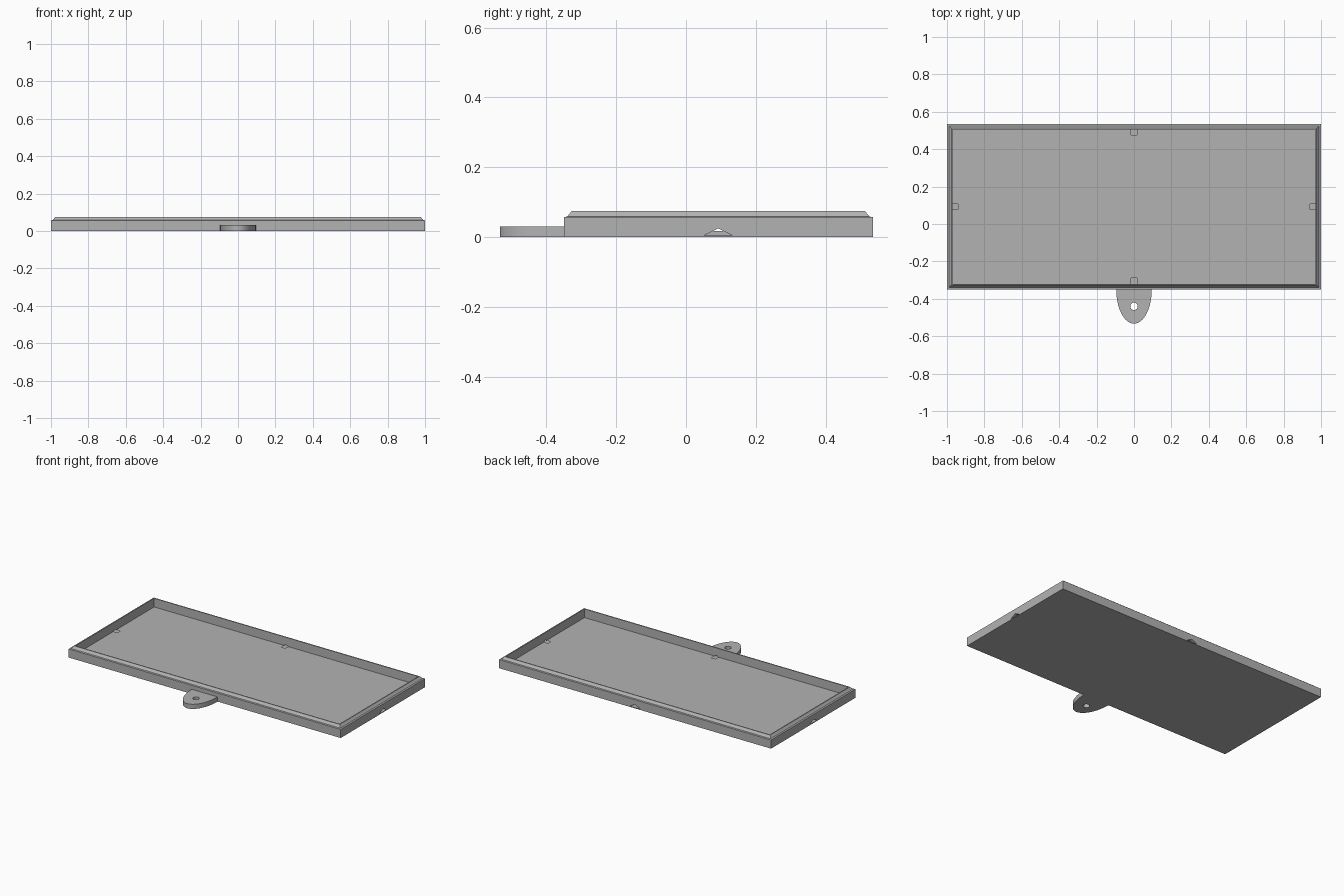
import bpy, bmesh
from math import sin, cos, pi
from mathutils import Matrix, Vector

cube = bpy.data.objects.get("Cube")
if cube:
    bpy.data.objects.remove(cube, do_unlink=True)

CY = 0.0925              # tray centre in y
HX, HY = 1.0, 0.4425     # tray half sizes
WALL, FLOOR = 0.03, 0.0175

grey = bpy.data.materials.new("plain grey")
grey.use_nodes = True
colour = (0.45, 0.45, 0.45, 1)
grey.diffuse_color = colour
grey.node_tree.nodes["Principled BSDF"].inputs["Base Color"].default_value = colour


def make_object(name, bm):
    bmesh.ops.recalc_face_normals(bm, faces=bm.faces)
    mesh = bpy.data.meshes.new(name)
    bm.to_mesh(mesh)
    bm.free()
    mesh.materials.append(grey)
    obj = bpy.data.objects.new(name, mesh)
    bpy.context.collection.objects.link(obj)
    return obj


def bridge(bm, a, b):
    for i in range(len(a)):
        j = (i + 1) % len(a)
        bm.faces.new((a[i], a[j], b[j], b[i]))


def cut(target, cutter):
    bpy.ops.object.select_all(action='DESELECT')
    bpy.context.view_layer.objects.active = target
    target.select_set(True)
    mod = target.modifiers.new("cut", 'BOOLEAN')
    mod.operation, mod.solver, mod.object = 'DIFFERENCE', 'EXACT', cutter
    bpy.ops.object.modifier_apply(modifier=mod.name)
    bpy.data.objects.remove(cutter, do_unlink=True)


# Tray: rim profile as (inset, height), swept round the rectangle
bm = bmesh.new()
profile = [(0, 0), (0, 0.057), (0.01, 0.059), (0.023, 0.075), (WALL, 0.075), (WALL, FLOOR)]
rings = []
for inset, z in profile:
    x, y = HX - inset, HY - inset
    rings.append([bm.verts.new((sx * x, CY + sy * y, z))
                  for sx, sy in ((-1, -1), (1, -1), (1, 1), (-1, 1))])
for a, b in zip(rings, rings[1:]):
    bridge(bm, a, b)
bm.faces.new(rings[0])
bm.faces.new(rings[-1])
tray = make_object("tray", bm)

# Triangular drain slots through the middle of each wall, breaking into the floor
bm = bmesh.new()
for k in range(4):
    reach = HX if k % 2 == 0 else HY
    turn = Matrix.Translation((0, CY, 0)) @ Matrix.Rotation(k * pi / 2, 4, 'Z')
    ends = [[bm.verts.new(turn @ Vector((d, y, z)))
             for y, z in ((-0.04, 0.005), (0.04, 0.005), (0, 0.025))]
            for d in (reach - 2 * WALL, reach + 0.02)]
    bridge(bm, *ends)
    for end in ends:
        bm.faces.new(end)
cut(tray, make_object("slot_cutter", bm))

# Hanging tab: half ellipse with a round hole
bm = bmesh.new()
steps = 32
front = CY - HY
outline = [(-0.095 * cos(pi * i / steps), front - 0.183 * sin(pi * i / steps))
           for i in range(steps + 1)]
layers = [[bm.verts.new((x, y, z)) for x, y in outline] for z in (0, 0.031)]
bridge(bm, *layers)
for layer in layers:
    bm.faces.new(layer)
tab = make_object("hanging_tab", bm)

bm = bmesh.new()
bmesh.ops.create_cone(bm, cap_ends=True, segments=24, radius1=0.02, radius2=0.02,
                      depth=0.2, matrix=Matrix.Translation((0, -0.44, 0)))
cut(tab, make_object("hole_cutter", bm))
bpy.ops.object.shade_smooth_by_angle(angle=pi / 6)
